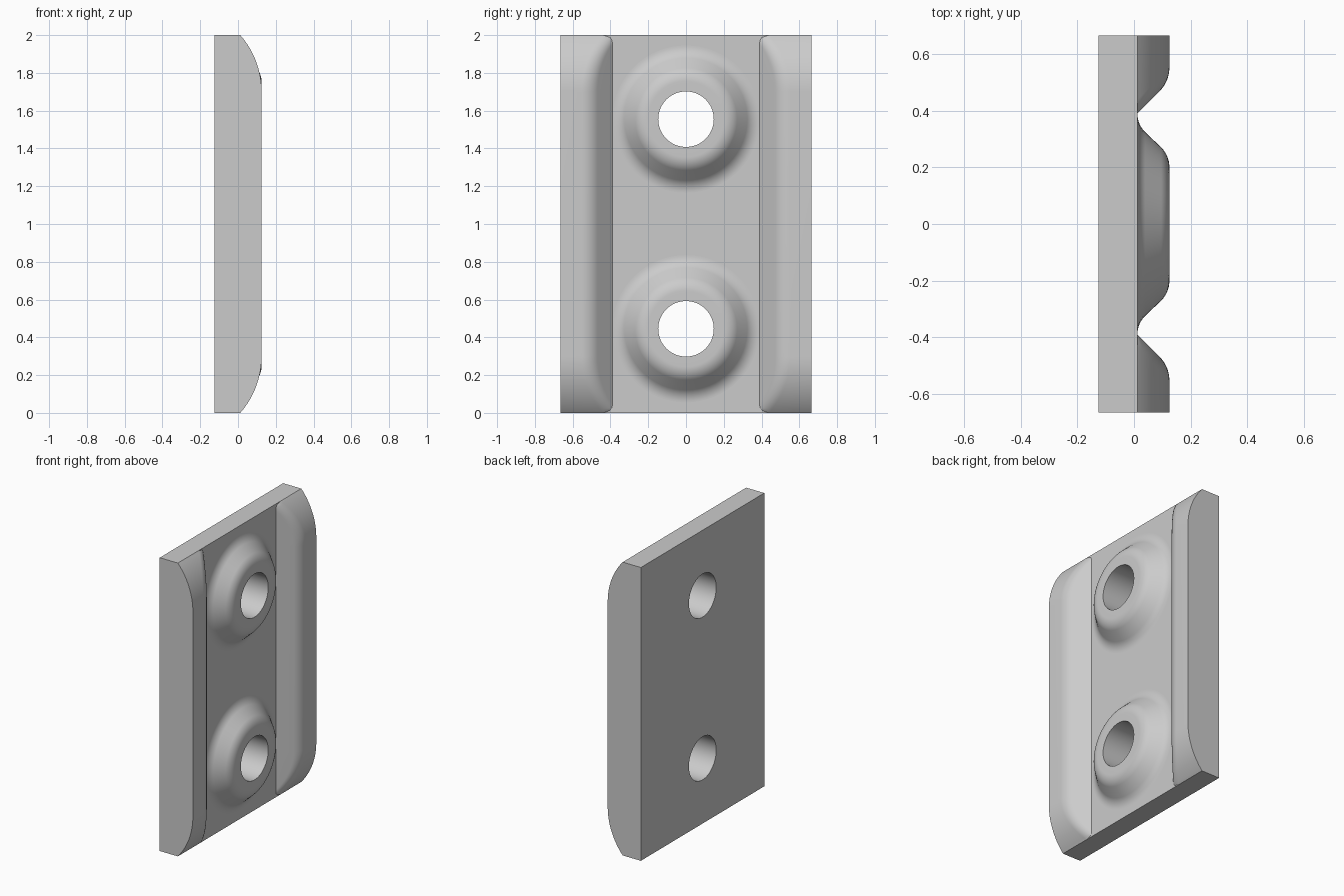
import bpy, bmesh
from math import sin, cos, acos, pi, sqrt, radians

if "Cube" in bpy.data.objects:
    bpy.data.objects.remove(bpy.data.objects["Cube"], do_unlink=True)

BACK, FACE, TOP = -0.125, 0.012, 0.125   # depth of back, plate front and raised tops
HALF_W, LENGTH = 0.665, 2.0
HOLE_R, HOLES, SEG = 0.147, (0.445, 1.555), 64
RISE = TOP - FACE

grey = bpy.data.materials.new("light_grey")
grey.use_nodes = True
colour = (0.6, 0.6, 0.6, 1)
grey.diffuse_color = colour
grey.node_tree.nodes["Principled BSDF"].inputs["Base Color"].default_value = colour


def finish(bm, name):
    bmesh.ops.remove_doubles(bm, verts=bm.verts, dist=1e-5)
    bmesh.ops.recalc_face_normals(bm, faces=bm.faces)
    mesh = bpy.data.meshes.new(name)
    bm.to_mesh(mesh)
    bm.free()
    mesh.materials.append(grey)
    obj = bpy.data.objects.new(name, mesh)
    bpy.context.collection.objects.link(obj)
    bpy.ops.object.select_all(action="DESELECT")
    obj.select_set(True)
    bpy.context.view_layer.objects.active = obj
    bpy.ops.object.shade_smooth_by_angle(angle=radians(30))
    return obj


def skin(bm, rows, closed=False):
    """Quads between successive rows of points."""
    rows = [[bm.verts.new(p) for p in row] for row in rows]
    pairs = list(zip(rows, rows[1:])) + ([(rows[-1], rows[0])] if closed else [])
    for a, b in pairs:
        for i in range(len(a) - 1):
            bm.faces.new((a[i], a[i + 1], b[i + 1], b[i]))


def circle(r, x, z):
    return [(x, r * cos(2 * pi * i / SEG), z + r * sin(2 * pi * i / SEG)) for i in range(SEG)]


# Flat plate with two through holes
bm = bmesh.new()
outline = [(BACK, -HALF_W, 0), (BACK, HALF_W, 0), (BACK, HALF_W, LENGTH), (BACK, -HALF_W, LENGTH)]
edges = []
for loop in [outline] + [circle(HOLE_R, BACK, z) for z in HOLES]:
    vs = [bm.verts.new(p) for p in loop]
    edges += [bm.edges.new((vs[i - 1], vs[i])) for i in range(len(vs))]
bmesh.ops.triangle_fill(bm, edges=edges, use_beauty=True, normal=(-1, 0, 0))
ext = bmesh.ops.extrude_face_region(bm, geom=bm.faces[:], use_keep_orig=True)
bmesh.ops.translate(bm, vec=(FACE - BACK, 0, 0),
                    verts=[g for g in ext["geom"] if isinstance(g, bmesh.types.BMVert)])
finish(bm, "plate")

# Rounded bosses, turned around each hole: bore, flat rim, convex and concave arcs
R1, R2, RIM = 0.1, 0.093, 0.2
FOOT = 0.39
arc = [i * pi / 4 / 10 for i in range(11)]
profile = [(HOLE_R, FACE), (HOLE_R, TOP)]
profile += [(RIM + R1 * sin(a), TOP - R1 * (1 - cos(a))) for a in arc]
profile += [(FOOT - R2 * sin(a), FACE + R2 * (1 - cos(a))) for a in reversed(arc)]
for name, z in zip(("lower_boss", "upper_boss"), HOLES):
    bm = bmesh.new()
    rings = [circle(r, x, z) for r, x in profile]
    skin(bm, list(zip(*rings)), closed=True)
    finish(bm, name)

# Side rails: sloped inner flank, rounded shoulder, ends curving down to the plate
END, SHOULDER, INNER = 0.3, 0.12, 0.39
END_R = (END ** 2 + RISE ** 2) / (2 * RISE)


def rail_section(z, h):
    a0 = min(pi / 4, acos((SHOULDER - h) / SHOULDER))
    lift = SHOULDER * (1 - cos(pi / 4))
    centre = INNER + h - lift + SHOULDER * sin(pi / 4)
    pts = [(centre - SHOULDER * sin(a0 * (1 - i / 12)),
            h - SHOULDER * (1 - cos(a0 * (1 - i / 12)))) for i in range(13)]
    start = (INNER, 0) if h > lift else pts[0]
    pts = [start] + pts + [(HALF_W, h), (HALF_W, 0)]
    return [(FACE + x, y, z) for y, x in pts]


bm = bmesh.new()
steps = [END * i / 24 for i in range(25)]
heights = [max(0, RISE - END_R + sqrt(END_R ** 2 - (END - d) ** 2)) for d in steps]
rows = [rail_section(d, h) for d, h in zip(steps, heights)]
rows += [rail_section(LENGTH - d, h) for d, h in reversed(list(zip(steps, heights)))]
skin(bm, rows)
rails = finish(bm, "side_rails")
mirror = rails.modifiers.new("Mirror", "MIRROR")
mirror.use_axis = (False, True, False)
mirror.use_mirror_merge = False
